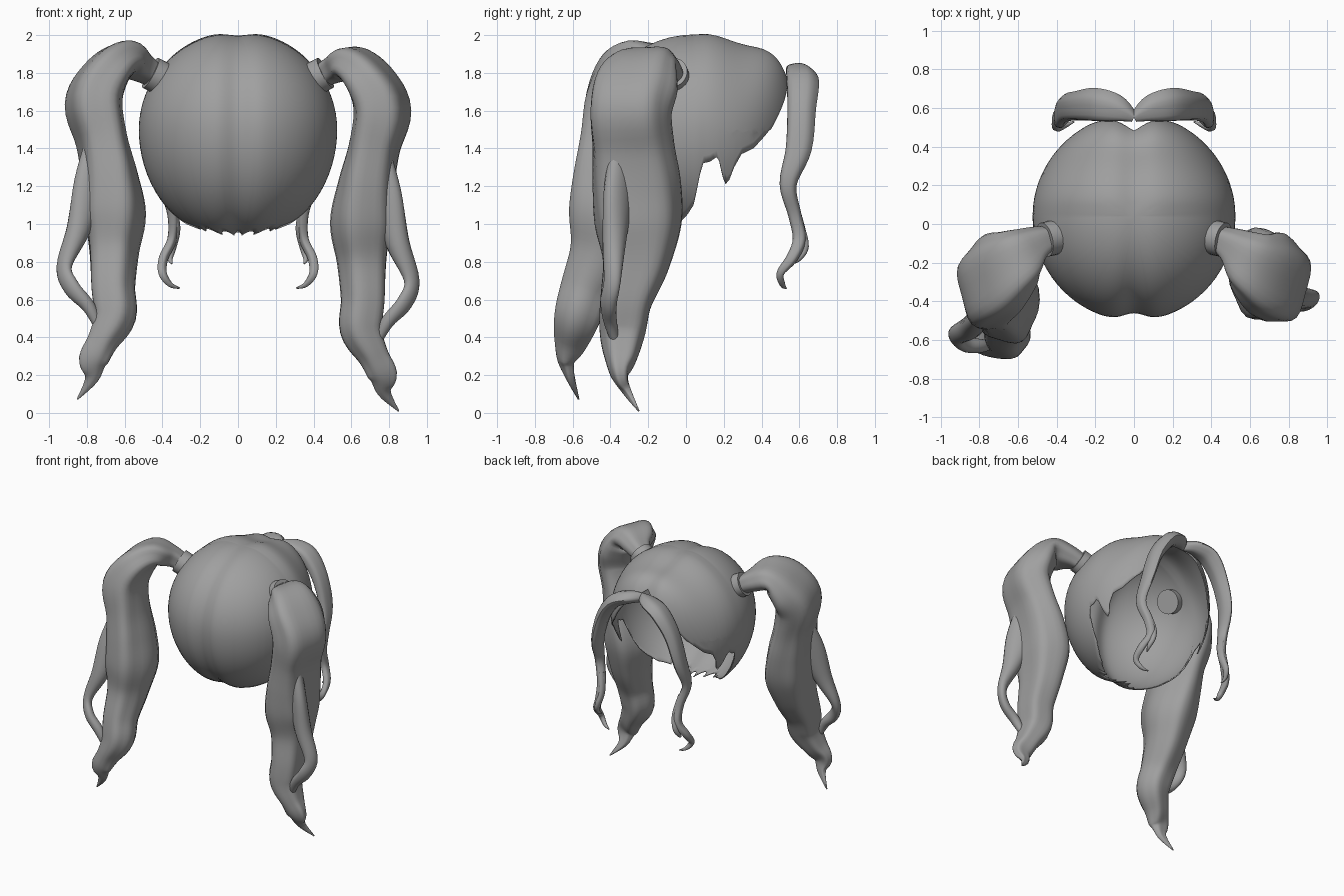
import bpy, bmesh, math
from mathutils import Vector, Matrix

if "Cube" in bpy.data.objects:
    bpy.data.objects.remove(bpy.data.objects["Cube"])

hair = bpy.data.materials.new("hair_grey")
hair.diffuse_color = (0.35, 0.35, 0.35, 1)
hair.use_nodes = True
hair.node_tree.nodes["Principled BSDF"].inputs["Base Color"].default_value = hair.diffuse_color


def finish(name, bm, angle=50):
    bmesh.ops.recalc_face_normals(bm, faces=bm.faces)
    me = bpy.data.meshes.new(name)
    bm.to_mesh(me)
    bm.free()
    ob = bpy.data.objects.new(name, me)
    bpy.context.collection.objects.link(ob)
    me.materials.append(hair)
    bpy.ops.object.select_all(action='DESELECT')
    ob.select_set(True)
    bpy.context.view_layer.objects.active = ob
    bpy.ops.object.shade_smooth_by_angle(angle=math.radians(angle))
    return ob


def spline(rows, steps):
    """Catmull-Rom through rows of numbers."""
    out = []
    for i in range(len(rows) - 1):
        a, b, c, d = (rows[max(0, min(len(rows) - 1, i + k))] for k in (-1, 0, 1, 2))
        for s in range(steps):
            t = s / steps
            out.append([0.5 * (2 * q + (r - p) * t + (2 * p - 5 * q + 4 * r - w) * t * t
                               + (3 * q - p - 3 * r + w) * t ** 3)
                        for p, q, r, w in zip(a, b, c, d)])
    return out + [list(rows[-1])]


def power(v, e):
    return math.copysign(abs(v) ** e, v)


def lock(name, rows, hints, matrix, ridge=0.0, sides=20, steps=5, box=1.0):
    """Loft a hair lock; a row is x, y, z, half width, half thickness."""
    rows = spline(rows, steps)
    pts = [Vector(r[:3]) for r in rows]
    bm = bmesh.new()
    rings = []
    for i, r in enumerate(rows):
        tan = (pts[min(i + 1, len(pts) - 1)] - pts[max(i - 1, 0)]).normalized()
        hint = hints[0].lerp(hints[1], min(1, 2 * i / len(rows)))
        wide = (hint - tan * hint.dot(tan)).normalized()
        thick = tan.cross(wide)
        ring = []
        for k in range(sides):
            a = math.tau * k / sides
            f = 1 + ridge * math.cos(5 * a + 0.04 * i)
            p = pts[i] + wide * (max(r[3], .004) * f * power(math.cos(a), box)) \
                + thick * (max(r[4], .004) * f * power(math.sin(a), box))
            ring.append(bm.verts.new(matrix @ p))
        rings.append(ring)
    for a, b in zip(rings, rings[1:]):
        for k in range(sides):
            n = (k + 1) % sides
            bm.faces.new((a[k], a[n], b[n], b[k]))
    bm.faces.new(rings[0])
    bm.faces.new(rings[-1])
    return finish(name, bm)


# --- scalp cap: egg shell cut along a ragged hairline ---
# hairline height by azimuth (degrees, 0 = side, 90 = open face, -90 = nape)
HAIRLINE = [(-90, .91), (-60, .935), (-40, .96), (-15, 1.0), (-5, 1.05), (0, 1.1), (3, 1.2),
            (5, 1.32), (10, 1.33), (15, 1.36), (19, 1.25), (23, 1.2), (26, 1.3), (30, 1.37),
            (38, 1.4), (51, 1.5), (60, 1.6), (72, 1.73), (90, 1.86)]
LOW = 0.595


def edge_height(deg):
    for (a, za), (b, zb) in zip(HAIRLINE, HAIRLINE[1:]):
        if a <= deg <= b:
            z = za + (zb - za) * (deg - a) / (b - a)
            break
    if deg < -35:  # ragged nape tips
        z += 0.025 * abs(math.sin(math.radians(deg * 9)))
    return z


def cap_point(theta, phi):
    c, s = math.cos(theta), math.sin(theta)
    front = max(0, math.sin(phi))
    rad = s ** (1 - 0.4 * front) if c > 0 else s
    x = 0.525 * rad * math.cos(phi)
    depth = 0.52 + 0.09 * max(0, c) if front else 0.54
    y = depth * rad * math.sin(phi)
    z = (0.515 if c > 0 else LOW) * c
    # sloping forehead, only on the upper half
    if c > 0:
        z -= 0.035 * math.sin(math.pi * max(0, min(1, (y - 0.06) / 0.42))) ** 2
    # centre parting groove
    groove = math.exp(-(x / 0.08) ** 2)
    return Vector((x, 0.04 + y * (1 - 0.07 * groove), 1.5 + z * (1 - 0.035 * groove)))


COLS, ROWS = 180, 28
bm = bmesh.new()
crown = bm.verts.new(cap_point(0, 0))
grid = []
for i in range(COLS):
    phi = math.tau * i / COLS
    z = edge_height(math.degrees(math.asin(max(-1, min(1, math.sin(phi))))))
    c = (z - 1.5) / (0.515 if z > 1.5 else LOW)
    end = math.acos(max(-1, min(1, c)))
    grid.append([bm.verts.new(cap_point(end * j / ROWS, phi)) for j in range(1, ROWS + 1)])
for i in range(COLS):
    a, b = grid[i], grid[(i + 1) % COLS]
    bm.faces.new((crown, a[0], b[0]))
    for j in range(ROWS - 1):
        bm.faces.new((a[j], a[j + 1], b[j + 1], b[j]))
cap = finish("scalp_cap", bm)
shell = cap.modifiers.new("shell", 'SOLIDIFY')
shell.thickness = 0.008
shell.offset = -1

# --- ponytail, outer strand, front locks ---
TAIL = [(.43, -.07, 1.78, .06, .06), (.52, -.12, 1.825, .10, .075), (.61, -.195, 1.845, .17, .095),
        (.70, -.26, 1.755, .22, .12), (.76, -.30, 1.6, .215, .145), (.72, -.285, 1.4, .215, .13),
        (.68, -.265, 1.2, .23, .145), (.655, -.255, 1.0, .225, .16), (.66, -.265, .8, .175, .13),
        (.665, -.315, .6, .135, .115), (.655, -.335, .44, .12, .11), (.72, -.345, .3, .085, .08),
        (.768, -.35, .2, .045, .075), (.775, -.31, .11, .022, .035), (.85, -.25, .01, .004, .004)]
SIDE = [(.73, -.34, 1.4, .08, .05), (.78, -.36, 1.15, .10, .06), (.845, -.38, .9, .065, .06),
        (.92, -.39, .7, .035, .05), (.88, -.41, .58, .035, .05), (.79, -.40, .48, .035, .035),
        (.73, -.37, .36, .02, .02)]
FRONT = [(.0, .55, 1.81, .025, .035), (.09, .595, 1.805, .07, .045), (.2, .615, 1.755, .085, .05),
         (.3, .61, 1.61, .075, .045), (.365, .595, 1.4, .068, .035), (.385, .54, 1.21, .045, .03),
         (.345, .575, 1.05, .035, .03), (.35, .60, .92, .035, .025), (.395, .56, .82, .03, .025),
         (.40, .50, .74, .02, .022), (.36, .51, .68, .015, .014), (.31, .53, .66, .004, .004)]
CURL = [(.35, .56, 1.12, .03, .02), (.325, .6, .98, .03, .02), (.345, .625, .88, .025, .02),
        (.36, .6, .82, .015, .015), (.35, .565, .79, .004, .004)]

TIE = Vector((.415, -.07, 1.775))
flip = Matrix.Scale(-1, 4, (1, 0, 0))
pivot = Matrix.Translation(TIE)
swing = pivot @ Matrix.Rotation(math.radians(-10.5), 4, 'X') @ pivot.inverted()
depthwise = Vector((0, 1, 0))
slant = Vector((.4, .9, 0))
outward = Vector((.8, -.6, 0))

for side, mirror, tail in (("right", Matrix(), Matrix()), ("left", flip, flip @ swing)):
    lock(side + "_ponytail", TAIL, (slant, depthwise), tail, 0.05, 32, 5, 0.85)
    lock(side + "_outer_strand", SIDE, (outward, outward), tail)
    lock(side + "_front_lock", FRONT, (depthwise, depthwise), mirror, 0.05)
    lock(side + "_front_curl", CURL, (depthwise, depthwise), mirror)
    # hair tie band
    axis = Vector((.85, -.2, .45)).normalized()
    bm = bmesh.new()
    bmesh.ops.create_cone(bm, cap_ends=True, segments=24, radius1=.09, radius2=.09, depth=.11,
                          matrix=mirror @ Matrix.Translation(TIE)
                          @ axis.to_track_quat('Z', 'Y').to_matrix().to_4x4())
    finish(side + "_hair_tie", bm, 40)
